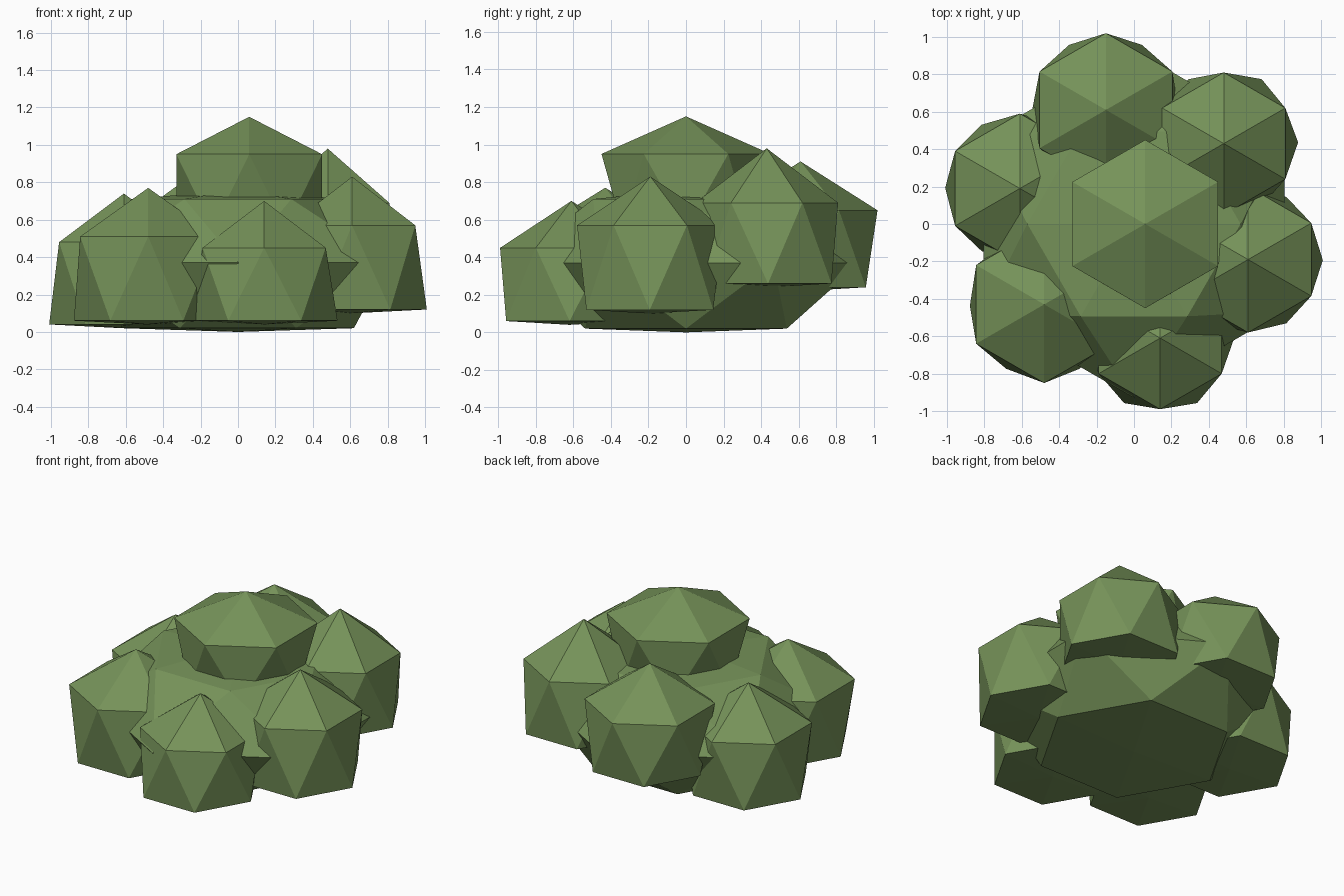
import bpy
import bmesh
from math import cos, sin, pi, hypot

if "Cube" in bpy.data.objects:
    bpy.data.objects.remove(bpy.data.objects["Cube"], do_unlink=True)

SIDES = 6

leaf_green = bpy.data.materials.new("leaf_green")
leaf_green.use_nodes = True
green = (0.18, 0.29, 0.10, 1)
leaf_green.diffuse_color = green
leaf_green.node_tree.nodes["Principled BSDF"].inputs["Base Color"].default_value = green


def foliage(name, top, rings, bottom):
    """Faceted clump: rings are (x, y, z, radius, half_turned), from top to bottom."""
    bm = bmesh.new()
    loops = []
    for x, y, z, r, half in rings:
        loop = []
        for i in range(SIDES):
            a = 2 * pi * (i + half / 2) / SIDES
            loop.append(bm.verts.new((x + r * cos(a), y + r * sin(a), z)))
        loops.append((loop, half))
    # staggered triangle bands between rings
    for (up, half), (low, _) in zip(loops, loops[1:]):
        for i in range(SIDES):
            j = (i + 1) % SIDES
            if half:
                bm.faces.new((up[i], low[i], low[j]))
                bm.faces.new((up[i], low[j], up[j]))
            else:
                bm.faces.new((up[i], low[i], up[j]))
                bm.faces.new((up[j], low[i], low[j]))
    # pointed caps
    for point, (loop, _) in ((top, loops[0]), (bottom, loops[-1])):
        tip = bm.verts.new(point)
        for i in range(SIDES):
            bm.faces.new((tip, loop[i], loop[(i + 1) % SIDES]))
    bmesh.ops.recalc_face_normals(bm, faces=bm.faces)
    mesh = bpy.data.meshes.new(name)
    bm.to_mesh(mesh)
    bm.free()
    mesh.materials.append(leaf_green)
    obj = bpy.data.objects.new(name, mesh)
    bpy.context.collection.objects.link(obj)
    return obj


# wide flattened core that joins the clumps
foliage("core_foliage", (0, 0, 0.76),
        [(0, 0, 0.71, 0.57, 0), (0, 0, 0.37, 0.93, 1), (0, 0, 0.02, 0.62, 0)],
        (0, 0, 0))

# outer and top clumps: x, y, upper radius, apex, shoulder and base heights
clumps = {
    "front_clump": (0.14, -0.61, 0.38, 0.70, 0.45, 0.06),
    "front_right_clump": (-0.48, -0.43, 0.42, 0.77, 0.51, 0.06),
    "right_clump": (-0.61, 0.19, 0.40, 0.74, 0.48, 0.04),
    "back_clump": (-0.15, 0.61, 0.41, 0.91, 0.65, 0.24),
    "back_left_clump": (0.48, 0.43, 0.38, 0.98, 0.69, 0.26),
    "left_clump": (0.61, -0.19, 0.39, 0.83, 0.57, 0.12),
    "top_clump": (0.06, 0, 0.45, 1.15, 0.95, 0.55),
}
for name, (x, y, r, apex, shoulder, base) in clumps.items():
    # outer clumps lean slightly outward at the base
    reach = hypot(x, y)
    lean = 0.01 / reach if reach > 0.2 else 0
    bx, by = x * (1 + lean), y * (1 + lean)
    foliage(name, (x, y, apex),
            [(x, y, shoulder, r, 1), (bx, by, base, 0.39, 0)],
            (bx, by, base - 0.02))
